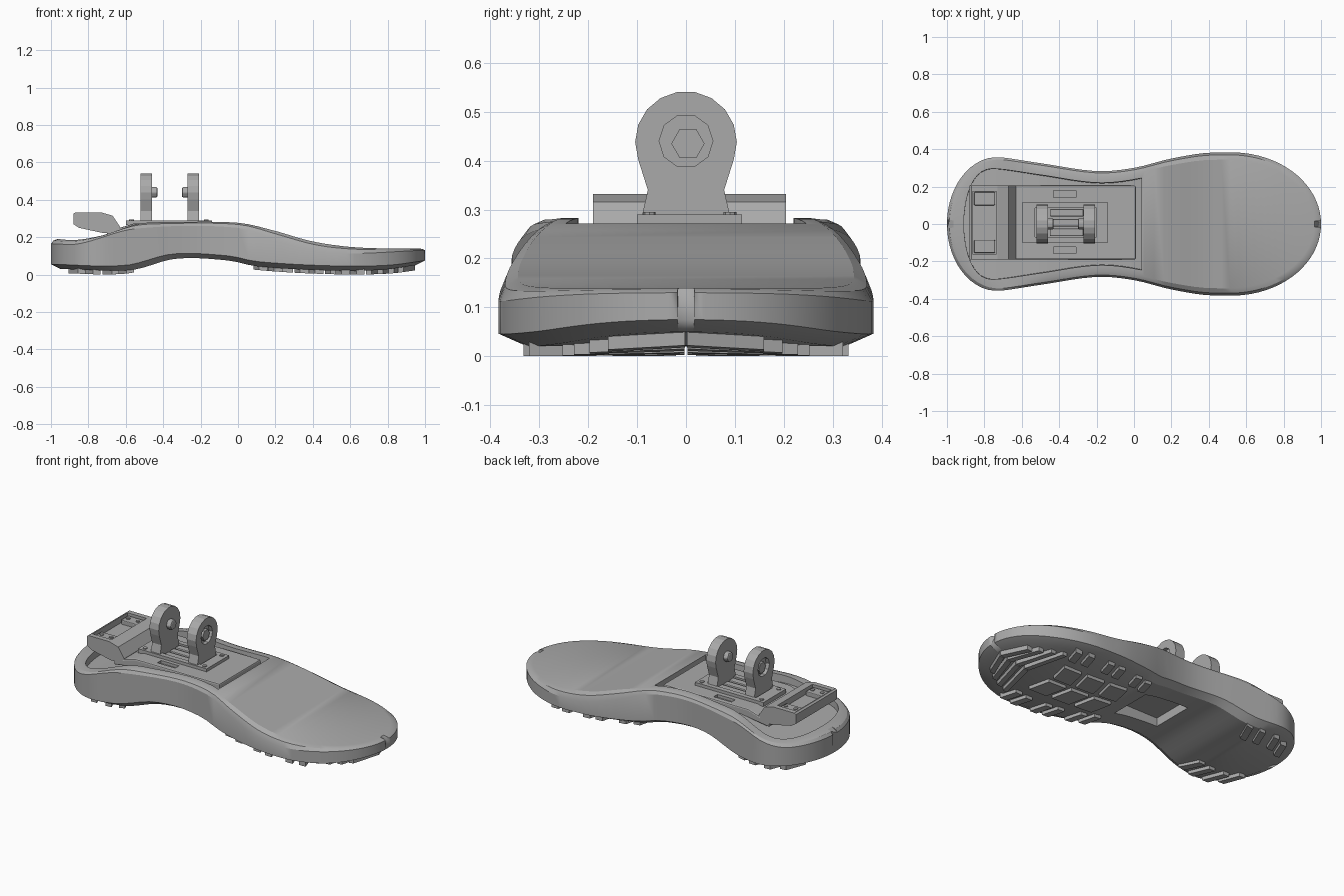
import bpy, bmesh, math
from mathutils import Vector

cube = bpy.data.objects.get("Cube")
if cube:
    bpy.data.objects.remove(cube)

grey = bpy.data.materials.new("grey plastic")
grey.use_nodes = True
colour = (0.4, 0.4, 0.4, 1)
grey.diffuse_color = colour
grey.node_tree.nodes["Principled BSDF"].inputs["Base Color"].default_value = colour


def finish(name, bm, bevel=0, smooth=None):
    bmesh.ops.recalc_face_normals(bm, faces=bm.faces[:])
    mesh = bpy.data.meshes.new(name)
    bm.to_mesh(mesh)
    bm.free()
    ob = bpy.data.objects.new(name, mesh)
    bpy.context.collection.objects.link(ob)
    mesh.materials.append(grey)
    if bevel:
        mod = ob.modifiers.new("bevel", "BEVEL")
        mod.width, mod.segments, mod.limit_method = bevel, 2, "ANGLE"
    if smooth:
        bpy.ops.object.select_all(action="DESELECT")
        ob.select_set(True)
        bpy.context.view_layer.objects.active = ob
        bpy.ops.object.shade_smooth_by_angle(angle=math.radians(smooth))
    return ob


def prism(name, pts, axis, lo, hi, bevel=0, smooth=None):
    """Extrude a flat outline along one axis."""
    place = {"x": lambda p, d: (d, p[0], p[1]),
             "y": lambda p, d: (p[0], d, p[1]),
             "z": lambda p, d: (p[0], p[1], d)}[axis]
    bm = bmesh.new()
    face = bm.faces.new([bm.verts.new(place(p, lo)) for p in pts])
    out = bmesh.ops.extrude_face_region(bm, geom=[face])
    new = [v for v in out["geom"] if isinstance(v, bmesh.types.BMVert)]
    bmesh.ops.translate(bm, verts=new, vec=Vector(place((0, 0), hi - lo)))
    return finish(name, bm, bevel, smooth)


def box(name, x0, x1, y0, y1, z0, z1, bevel=0):
    return prism(name, [(x0, y0), (x1, y0), (x1, y1), (x0, y1)], "z", z0, z1, bevel)


def disc(cy, cz, r, n):
    return [(cy + r * math.cos(2 * math.pi * i / n), cz + r * math.sin(2 * math.pi * i / n))
            for i in range(n)]


def cut(target, cutter):
    cutter.hide_render = True
    cutter.hide_set(True)
    cutter.display_type = "WIRE"
    mod = target.modifiers.new("cut", "BOOLEAN")
    mod.operation, mod.solver, mod.object = "DIFFERENCE", "EXACT", cutter


def loft(name, sections, smooth=None):
    bm = bmesh.new()
    rings = [[bm.verts.new(p) for p in s] for s in sections]
    n = len(rings[0])
    for a, b in zip(rings, rings[1:]):
        for i in range(n):
            j = (i + 1) % n
            bm.faces.new((a[i], a[j], b[j], b[i]))
    bm.faces.new(rings[0])
    bm.faces.new(rings[-1])
    return finish(name, bm, 0, smooth)


def curve(*pts):
    """Smooth function through the given points."""
    def f(x):
        x = min(max(x, pts[0][0]), pts[-1][0])
        i = next(k for k in range(len(pts) - 1) if x <= pts[k + 1][0])
        q = [pts[max(0, min(len(pts) - 1, i + k))] for k in (-1, 0, 1, 2)]
        h = q[2][0] - q[1][0]
        t = (x - q[1][0]) / h
        m0 = h * (q[2][1] - q[0][1]) / (q[2][0] - q[0][0])
        m1 = h * (q[3][1] - q[1][1]) / (q[3][0] - q[1][0])
        return ((2*t**3 - 3*t*t + 1) * q[1][1] + (t**3 - 2*t*t + t) * m0
                + (3*t*t - 2*t**3) * q[2][1] + (t**3 - t*t) * m1)
    return f


def cap(x, start, end, power):
    u = min(max(0, (x - start) / (end - start)), 1)
    return math.sqrt(1 - u ** power)


# Sole outline and heights along its length
body = curve((-1, .36), (-.75, .36), (-.5, .325), (-.2, .283), (0, .3), (.2, .35), (.42, .382), (1, .375))
top = curve((-1, .19), (-.9, .185), (-.75, .21), (-.55, .272), (-.4, .28), (0, .277),
            (.2, .235), (.4, .18), (.6, .15), (.8, .14), (1, .14))
shoulder = curve((-1, .165), (-.85, .165), (-.55, .245), (0, .25), (.25, .17), (.5, .115), (1, .13))
bottom = curve((-1, .03), (-.6, .025), (-.35, .085), (-.05, .075), (.1, .045), (.5, .022), (.8, .025), (1, .05))


def width(x):
    return body(x) * cap(x, .5, 1, 2.2) * cap(-x, .7, 1, 2.2)


def sole_section(x):
    half = [(.05, bottom(x)), (0, bottom(x) + .025), (0, shoulder(x)), (.012, (shoulder(x) + 2 * top(x)) / 3), (.035, top(x))]
    right = [(x * (1 - i), width(x) * (1 - i / .34), z) for i, z in half]
    return right + [(a, -b, c) for a, b, c in reversed(right)]


sole = loft("sole", [sole_section(.9995 * math.sin(math.pi * (i / 56 - .5))) for i in range(57)], 28)

# Heel pocket sunk into the sole, leaving a rim
pocket = []
for i in range(29):
    x = -.909 + .949 * (1 - math.cos(math.pi * i / 56))
    w = (body(x) - .055) * cap(-x, .72, .91, 3)
    z = top(x) - .045
    pocket.append([(x, w - .01, z), (x, w, .4), (x, -w, .4), (x, -w + .01, z)])
cut(sole, loft("pocket_cutter", pocket))
# Recess under the arch
cut(sole, box("arch_recess_cutter", -.27, .03, -.13, .13, -.1, .14))

# Mounting plate with sloping rear end
plate = prism("mounting_plate", [(-.7, .2), (-.7, .23), (-.56, .272), (.01, .272), (.01, .22), (-.56, .22)],
              "y", -.19, .205, .008)
for y in (-.14, .16):
    cut(plate, box("slot_cutter", -.43, -.31, y - .018, y + .018, .255, .4))

# Raised heel block with a sunken top
block = prism("heel_block", [(-.88, .27), (-.88, .325), (-.87, .332), (-.73, .332), (-.67, .315), (-.63, .255),
                             (-.65, .225), (-.72, .222), (-.85, .25)], "y", -.19, .205)
cut(block, box("block_recess_cutter", -.863, -.735, -.16, .175, .295, .4))
for y in (-.12, .135):
    box("screw_pad", -.855, -.743, y - .035, y + .035, .29, .32, .005)
    for x in (-.83, -.765):
        prism("pad_screw", disc(x, y, .012, 8), "z", .3, .325)

# Bracket base with an open centre and ribs
base = box("bracket_base", -.6, -.14, -.1, .115, .265, .29)
cut(base, box("base_cutter", -.53, -.2, -.07, .085, .2, .4))
cut(plate, box("well_cutter", -.53, -.2, -.07, .085, .245, .4))
for y in (-.045, .007, .06):
    box("centre_rib", -.45, -.27, y - .02, y + .02, .22, .285, .006)
for x in (-.57, -.17):
    for y in (-.075, .09):
        prism("base_screw", disc(x, y, .013, 8), "z", .28, .295)

# Two upright brackets with flared feet, outer sockets and inner nuts
arch = [(.104 * math.cos(math.radians(a)), .438 + .104 * math.sin(math.radians(a))) for a in range(-20, 201, 20)]
outline = [(.095, .265), (.078, .34)] + arch + [(-.078, .34), (-.095, .265)]
for x, d in ((-.49, -1), (-.24, 1)):
    bracket = prism("bracket", outline, "x", x - .031, x + .031)
    cut(bracket, prism("socket_cutter", disc(0, .44, .055, 10), "x", x + d * .008, x + d * .08))
    prism("socket_bolt", disc(.004, .435, .034, 6), "x", x, x + d * .024)
    prism("inner_nut", disc(0, .44, .032, 6), "x", x - d * .06, x - d * .02, .008)


# Tread lugs hang just below the sole and follow its curve
def lug(x, y, length, wide, lean=0, drop=.02):
    secs = []
    for i in range(7):
        t = i / 6 - .5
        cx, cy = x + t * lean, y + t * wide
        row = [(cx + s * length / 2, cy) for s in (-1, 1)]
        lo = [(a, b, max(0, bottom(a) - drop)) for a, b in row]
        hi = [(a, b, bottom(a) + .015) for a, b in row]
        secs.append([lo[0], lo[1], hi[1], hi[0]])
    loft("tread_lug", secs)


for side in (-1, 1):
    for x in (.12, .2, .34, .42, .56, .64):
        lug(x, side * (width(x) - .1), .045, .1, side * .03)
    for x in (-.86, -.78, -.68, -.6):
        lug(x, side * (width(x) - .11), .04, .12, side * .05)
    for x in (.75, .81, .87, .92):
        lug(x - .02, side * width(x) * .38, .03, width(x) * .74, -side * .06)
    for x in (.22, .38, .54):
        lug(x, side * .085, .12, .13, side * .03)
